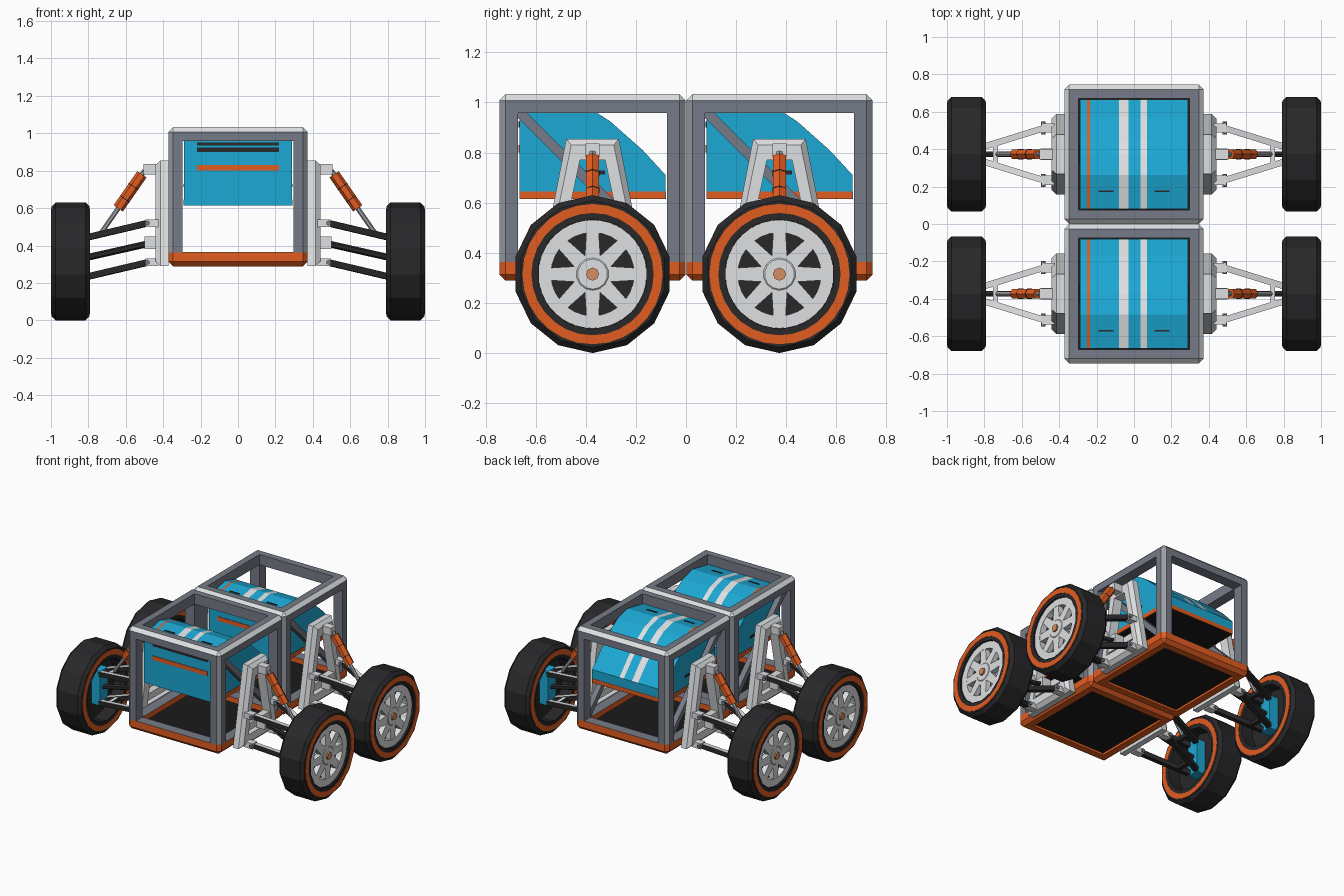
import bpy, bmesh, math
from mathutils import Vector

if "Cube" in bpy.data.objects:
    bpy.data.objects.remove(bpy.data.objects["Cube"])


def lin(c):
    return c / 12.92 if c <= 0.04045 else ((c + 0.055) / 1.055) ** 2.4


def material(name, r, g, b):
    m = bpy.data.materials.new(name)
    m.diffuse_color = (lin(r / 255), lin(g / 255), lin(b / 255), 1)
    m.use_nodes = True
    m.node_tree.nodes["Principled BSDF"].inputs["Base Color"].default_value = m.diffuse_color
    return m


BLACK = material("tyre black", 40, 40, 42)
FLOOR = material("floor black", 27, 27, 28)
LIGHT = material("light grey", 222, 224, 226)
SLATE = material("slate grey", 118, 123, 135)
MID = material("mid grey", 156, 160, 166)
ORANGE = material("orange", 226, 92, 32)
CYAN = material("cyan", 28, 168, 212)
COPPER = material("copper", 215, 140, 96)


def finish(name, bm, *mats):
    bmesh.ops.remove_doubles(bm, verts=bm.verts, dist=1e-5)
    bmesh.ops.recalc_face_normals(bm, faces=bm.faces)
    me = bpy.data.meshes.new(name)
    bm.to_mesh(me)
    bm.free()
    for m in mats:
        me.materials.append(m)
    ob = bpy.data.objects.new(name, me)
    bpy.context.collection.objects.link(ob)
    return ob


def loft(name, loops, mat, ring=False):
    """Skin a list of equal-length point loops; ring joins last to first."""
    bm = bmesh.new()
    vs = [[bm.verts.new(p) for p in loop] for loop in loops]
    n = len(loops[0])
    pairs = list(zip(vs, vs[1:])) + ([(vs[-1], vs[0])] if ring else [])
    for a, b in pairs:
        for i in range(n):
            j = (i + 1) % n
            bm.faces.new((a[i], a[j], b[j], b[i]))
    if not ring:
        bm.faces.new(vs[0])
        bm.faces.new(vs[-1])
    return finish(name, bm, mat)


def box(name, c, size, mat):
    x, y, z = (s / 2 for s in size)
    loops = [[(c[0] + dx, c[1] + y * a, c[2] + z * b)
              for a, b in ((-1, -1), (1, -1), (1, 1), (-1, 1))] for dx in (-x, x)]
    return loft(name, loops, mat)


def rod(name, a, b, r, mat, n=6, phase=0.5):
    a, b = Vector(a), Vector(b)
    d = (b - a).normalized()
    u = d.cross(Vector((0, 0, 1)) if abs(d.z) < 0.95 else Vector((0, 1, 0))).normalized()
    v = d.cross(u)
    ang = [2 * math.pi * (i + phase) / n for i in range(n)]
    return loft(name, [[p + (u * math.cos(t) + v * math.sin(t)) * r for t in ang]
                       for p in (a, b)], mat)


def lathe(name, prof, yc, s, mat, n=14, ring=True):
    """Turn an (x, radius) profile around the wheel axle."""
    ang = [2 * math.pi * i / n for i in range(n)]
    return loft(name, [[(s * x, yc + r * math.sin(t), 0.315 + r * math.cos(t))
                        for t in ang] for x, r in prof], mat, ring)


def frame(yc):
    # hollow cube: chamfered box whose six faces are inset and opened
    bm = bmesh.new()
    bmesh.ops.create_cube(bm, size=0.744)
    bmesh.ops.bevel(bm, geom=bm.edges[:], offset=0.025, segments=1, affect='EDGES')
    big = [f for f in bm.faces if f.calc_area() > 0.1]
    bmesh.ops.inset_individual(bm, faces=big, thickness=0.05, use_even_offset=True)
    bmesh.ops.inset_individual(bm, faces=big, thickness=0, depth=-0.075)
    bmesh.ops.delete(bm, geom=big, context='FACES')
    bmesh.ops.translate(bm, verts=bm.verts, vec=(0, yc, 0.661))
    bmesh.ops.bisect_plane(bm, geom=bm.verts[:] + bm.edges[:] + bm.faces[:],
                           plane_co=(0, 0, 0.363), plane_no=(0, 0, 1))
    bm.normal_update()
    for f in bm.faces:
        n = f.normal
        slanted = max(abs(n.x), abs(n.y), abs(n.z)) < 0.9
        if f.calc_center_median().z < 0.363:
            f.material_index = 1
        elif slanted:
            f.material_index = 2 if n.z > 0.3 else 3
    finish("cube_frame", bm, SLATE, ORANGE, LIGHT, MID)
    box("floor_plate", (0, yc, 0.315), (0.62, 0.62, 0.02), FLOOR)
    for s in (1, -1):
        rod("diagonal_brace", (s * 0.325, yc - 0.31, 0.98), (s * 0.325, yc + 0.31, 0.36),
            0.028, SLATE, 4)


def body(yc):
    # wedge shell, striped along the top by x position
    prof = [(-0.292, 0.615), (-0.292, 0.965), (-0.11, 1.0), (0.0, 0.97),
            (0.07, 0.925), (0.2, 0.81), (0.292, 0.71), (0.292, 0.615)]
    xs = [-0.288, -0.25, -0.235, -0.08, -0.03, 0.035, 0.07, 0.288]
    paint = {1: 1, 3: 2, 5: 2}
    bm = bmesh.new()
    g = [[bm.verts.new((x, yc + y, z)) for y, z in prof] for x in xs]
    n = len(prof)
    for i in range(len(xs) - 1):
        for j in range(n):
            k = (j + 1) % n
            f = bm.faces.new((g[i][j], g[i][k], g[i + 1][k], g[i + 1][j]))
            if 1 <= j <= 5:
                f.material_index = paint.get(i, 0)
            elif j == n - 1:
                f.material_index = 3
    bm.faces.new(g[0])
    bm.faces.new(g[-1])
    finish("body_shell", bm, CYAN, ORANGE, LIGHT, FLOOR)
    # trim plates
    box("rear_trim", (0, yc + 0.291, 0.63), (0.576, 0.006, 0.03), ORANGE)
    box("front_stripe", (0, yc - 0.293, 0.815), (0.44, 0.006, 0.03), ORANGE)
    for z, h in ((0.912, 0.024), (0.943, 0.016)):
        box("front_vent", (0, yc - 0.293, z), (0.44, 0.006, h), BLACK)
    for s in (1, -1):
        box("side_trim", (s * 0.288, yc, 0.63), (0.006, 0.58, 0.03), ORANGE)
        box("top_slit", (s * 0.15, yc - 0.197, 0.984), (0.08, 0.008, 0.008), BLACK)
        box("side_vent", (s * 0.288, yc, 0.72), (0.006, 0.1, 0.016), BLACK)


def suspension(yc, s):
    def P(x, y, z):
        return (s * x, yc + y, z)

    def trap(x, wb, zb, wt, zt):
        return [P(x, -wb, zb), P(x, wb, zb), P(x, wt, zt), P(x, -wt, zt)]

    # open tapered tower plate
    loft("shock_tower", [trap(0.372, 0.215, 0.29, 0.105, 0.855),
                         trap(0.415, 0.215, 0.29, 0.105, 0.855),
                         trap(0.44, 0.19, 0.315, 0.085, 0.83),
                         trap(0.44, 0.135, 0.37, 0.05, 0.77),
                         trap(0.372, 0.135, 0.37, 0.05, 0.77)], LIGHT, True)
    box("tower_crossbar", P(0.405, 0, 0.415), (0.05, 0.26, 0.05), LIGHT)
    box("shaft_mount", P(0.465, 0, 0.415), (0.07, 0.06, 0.065), LIGHT)
    rod("drive_shaft", P(0.47, 0, 0.412), P(0.9, 0, 0.315), 0.018, BLACK)
    # upper and lower wishbones, dark with a light top face
    for z in (0.52, 0.31):
        arms = []
        for e in (1, -1):
            box("arm_bracket", P(0.46, e * 0.14, z), (0.07, 0.05, 0.04), LIGHT)
            rod("arm_pin", P(0.485, e * 0.14 - 0.035, z), P(0.485, e * 0.14 + 0.035, z),
                0.014, SLATE)
            arms.append(rod("wishbone", P(0.48, e * 0.14, z), P(0.82, e * 0.035, z - 0.08),
                            0.024, BLACK, 4))
        arms.append(rod("wishbone_tie", P(0.74, -0.06, z - 0.062), P(0.74, 0.06, z - 0.062),
                        0.018, BLACK, 4))
        for ob in arms:
            ob.data.materials.append(LIGHT)
            for f in ob.data.polygons:
                f.material_index = int(f.normal.z > 0.6)
    # shock absorber
    box("shock_mount", P(0.465, 0, 0.808), (0.08, 0.055, 0.055), LIGHT)
    a, b = Vector(P(0.50, 0, 0.80)), Vector(P(0.73, 0, 0.47))
    rod("shock_rod", a, b, 0.013, MID)
    rod("shock_body", a.lerp(b, 0.06), a.lerp(b, 0.61), 0.03, ORANGE)
    for t in (0.25, 0.45):
        rod("shock_band", a.lerp(b, t), a.lerp(b, t + 0.012), 0.031, BLACK)
    box("upright", P(0.85, 0, 0.335), (0.07, 0.09, 0.25), CYAN)


def wheel(yc, s):
    lathe("tyre", [(0.793, 0.22), (0.793, 0.293), (0.815, 0.315), (0.975, 0.315),
                   (0.997, 0.293), (0.997, 0.22)], yc, s, BLACK)
    for x in (0.79, 0.996):
        lathe("tyre_ring", [(x, 0.244), (x, 0.28), (x + 0.004, 0.28), (x + 0.004, 0.244)],
              yc, s, ORANGE, 28)
    lathe("rim", [(0.94, 0.166), (0.985, 0.166), (0.985, 0.217), (0.94, 0.217)],
          yc, s, LIGHT, 28)
    lathe("wheel_back", [(0.885, 0.221), (0.91, 0.221)], yc, s, BLACK, ring=False)
    lathe("hub", [(0.9, 0.075), (0.975, 0.075), (0.987, 0.06)], yc, s, LIGHT, ring=False)
    lathe("hub_cap", [(0.98, 0.026), (0.998, 0.026)], yc, s, COPPER, 8, ring=False)
    for i in range(8):
        t = 2 * math.pi * i / 8
        rad, tan = (math.sin(t), math.cos(t)), (math.cos(t), -math.sin(t))
        sect = [(0.05, -0.032), (0.18, -0.024), (0.18, 0.024), (0.05, 0.032)]
        loft("spoke", [[(s * x, yc + r * rad[0] + w * tan[0], 0.315 + r * rad[1] + w * tan[1])
                        for r, w in sect] for x in (0.945, 0.983)], LIGHT)


# two identical modules, each with mirrored wheels
for yc in (-0.373, 0.373):
    frame(yc)
    body(yc)
    for s in (1, -1):
        suspension(yc, s)
        wheel(yc, s)
